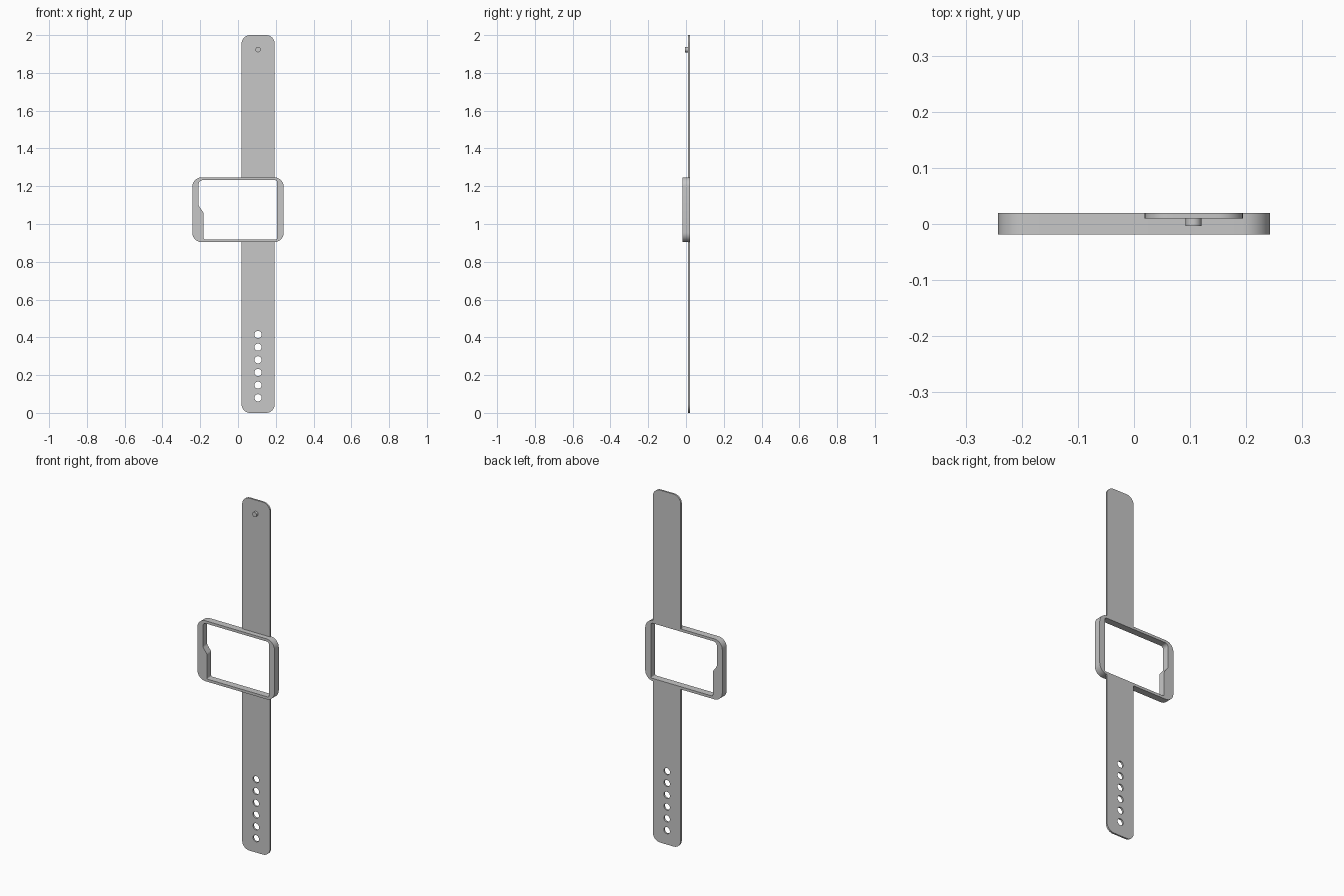
import bpy
from math import cos, sin, pi, tan
from mathutils import Vector, Matrix

cube = bpy.data.objects.get("Cube")
if cube:
    bpy.data.objects.remove(cube)

grey = bpy.data.materials.new("light grey")
grey.use_nodes = True
colour = (0.57, 0.57, 0.57, 1)
grey.diffuse_color = colour
grey.node_tree.nodes["Principled BSDF"].inputs["Base Color"].default_value = colour


def rounded(corners, steps=8):
    """Outline through (x, z, radius) corners, each filleted by a true arc."""
    points = []
    for i, (x, z, r) in enumerate(corners):
        p = Vector((x, z))
        if r == 0:
            points.append(p)
            continue
        a = (Vector(corners[i - 1][:2]) - p).normalized()
        b = (Vector(corners[(i + 1) % len(corners)][:2]) - p).normalized()
        half = a.angle(b) / 2
        start, end = p + a * r / tan(half), p + b * r / tan(half)
        centre = p + (a + b).normalized() * r / sin(half)
        sweep = (start - centre).angle_signed(end - centre)
        for k in range(steps + 1):
            turn = Matrix.Rotation(-sweep * k / steps, 2)
            points.append(centre + turn @ (start - centre))
    return points


def circle(x, z, r, sides=32):
    return [Vector((x + r * cos(2 * pi * k / sides), z + r * sin(2 * pi * k / sides)))
            for k in range(sides)]


def plate(name, outlines, y_front, y_back):
    """Extruded plate; outlines after the first become openings."""
    curve = bpy.data.curves.new(name, 'CURVE')
    curve.dimensions = '2D'
    curve.fill_mode = 'BOTH'
    curve.extrude = (y_back - y_front) / 2
    for outline in outlines:
        spline = curve.splines.new('POLY')
        spline.points.add(len(outline) - 1)
        for point, p in zip(spline.points, outline):
            point.co = (p.x, p.y, 0, 1)
        spline.use_cyclic_u = True
    obj = bpy.data.objects.new(name, curve)
    bpy.context.collection.objects.link(obj)
    bpy.ops.object.select_all(action='DESELECT')
    obj.select_set(True)
    bpy.context.view_layer.objects.active = obj
    bpy.ops.object.convert(target='MESH')
    obj = bpy.context.object
    obj.name = name
    obj.data.transform(Matrix.Translation((0, (y_front + y_back) / 2, 0))
                       @ Matrix.Rotation(pi / 2, 4, 'X'))
    obj.data.materials.clear()
    obj.data.materials.append(grey)
    bpy.ops.object.shade_smooth_by_angle()


FRONT, BACK, STRAP_FRONT = -0.019, 0.02, 0.01
LEFT, RIGHT, MID = 0.019, 0.194, 0.106
BOTTOM, TOP = 0.904, 1.247

# Case frame with a stepped opening
outer = rounded([(-0.242, BOTTOM, 0.05), (0.242, BOTTOM, 0.05),
                 (0.242, TOP, 0.05), (-0.242, TOP, 0.05)])
opening = rounded([(-0.182, 0.919, 0.006), (0.207, 0.919, 0.006),
                   (0.207, 1.232, 0.012), (-0.208, 1.232, 0.02),
                   (-0.208, 1.095, 0.02), (-0.182, 1.06, 0.02)])
plate("case_frame", [outer, opening], FRONT, BACK)

# Lower strap with adjustment holes
lower = rounded([(LEFT, 0, 0.045), (RIGHT, 0, 0.045),
                 (RIGHT, BOTTOM + 0.002, 0), (LEFT, BOTTOM + 0.002, 0)])
holes = [circle(MID, 0.08 + 0.067 * i, 0.019) for i in range(6)]
plate("lower_strap", [lower] + holes, STRAP_FRONT, BACK)

# Upper strap with its fastening peg
upper = rounded([(LEFT, TOP - 0.002, 0), (RIGHT, TOP - 0.002, 0),
                 (RIGHT, 2, 0.045), (LEFT, 2, 0.045)])
plate("upper_strap", [upper], STRAP_FRONT, BACK)
plate("strap_peg", [circle(MID, 1.923, 0.014)], -0.004, STRAP_FRONT + 0.002)
